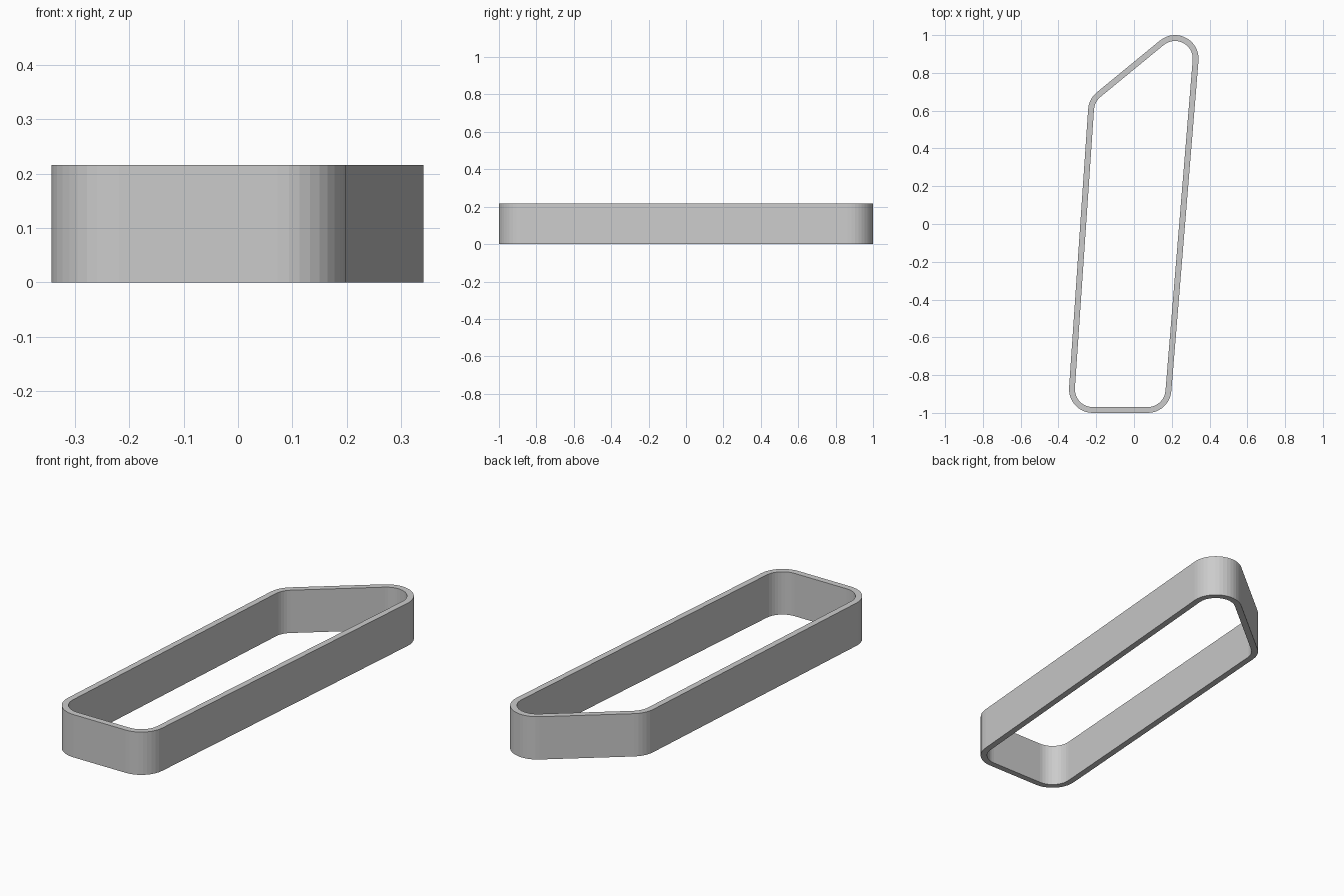
import bpy, bmesh, math
from mathutils import Vector

if "Cube" in bpy.data.objects:
    bpy.data.objects.remove(bpy.data.objects["Cube"])

HEIGHT, RADIUS, WALL = 0.216, 0.125, 0.031
# centres of the four rounded corners, counter-clockwise
CORNERS = [Vector(p) for p in ((-0.219, -0.875), (0.073, -0.875),
                               (0.217, 0.875), (-0.118, 0.60))]


def rounded_outline(radius):
    """Outline of the corner circles joined by tangent straight runs."""
    points = []
    for i, c in enumerate(CORNERS):
        into = c - CORNERS[i - 1]
        out = CORNERS[(i + 1) % 4] - c
        start = math.atan2(-into.x, into.y)
        start = math.atan2(into.y, into.x) - math.pi / 2
        sweep = (math.atan2(out.y, out.x) - math.pi / 2 - start) % (2 * math.pi)
        steps = max(2, round(sweep / math.radians(9)))
        for k in range(steps + 1):
            a = start + sweep * k / steps
            points.append(c + radius * Vector((math.cos(a), math.sin(a))))
    return points


# closed band: outer and inner walls joined by flat rims
bm = bmesh.new()
outer, inner = rounded_outline(RADIUS), rounded_outline(RADIUS - WALL)
loops = [[bm.verts.new((p.x, p.y, z)) for p in outline]
         for outline, z in ((outer, 0), (outer, HEIGHT), (inner, HEIGHT), (inner, 0))]
n = len(outer)
for j in range(4):
    a, b = loops[j], loops[(j + 1) % 4]
    for i in range(n):
        k = (i + 1) % n
        bm.faces.new((a[i], a[k], b[k], b[i]))
bmesh.ops.recalc_face_normals(bm, faces=bm.faces)

mesh = bpy.data.meshes.new("rounded_frame")
bm.to_mesh(mesh)
bm.free()
frame = bpy.data.objects.new("rounded_frame", mesh)
bpy.context.collection.objects.link(frame)
